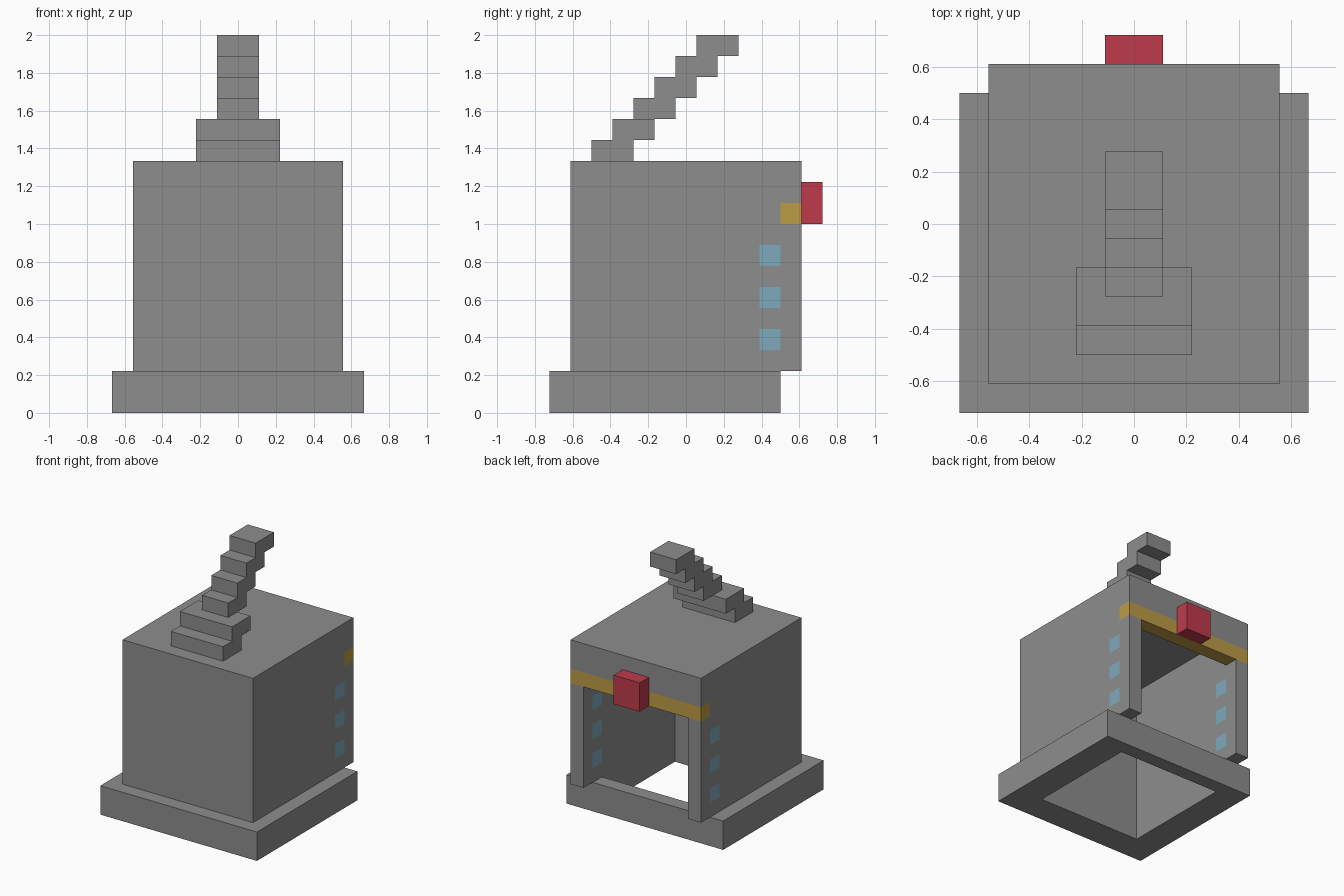
import bpy, bmesh, math
from mathutils import Vector

U = 1 / 9  # one block of the model's grid

if "Cube" in bpy.data.objects:
    bpy.data.objects.remove(bpy.data.objects["Cube"])


def material(name, rgb):
    linear = [((c / 255 + 0.055) / 1.055) ** 2.4 for c in rgb] + [1]
    mat = bpy.data.materials.new(name)
    mat.use_nodes = True
    mat.diffuse_color = linear
    mat.node_tree.nodes["Principled BSDF"].inputs["Base Color"].default_value = linear
    return mat


GREY = material("stone grey", (141, 141, 141))
RED = material("red", (190, 59, 76))
GOLD = material("gold", (190, 156, 71))
BLUE = material("pale blue", (127, 170, 190))


def prism(name, profile, half_width, mat):
    """Extrude a (y, z) profile across x; measures are in blocks."""
    bm = bmesh.new()
    face = bm.faces.new([bm.verts.new((-half_width * U, y * U, z * U)) for y, z in profile])
    out = bmesh.ops.extrude_face_region(bm, geom=[face])["geom"]
    bmesh.ops.translate(bm, vec=(2 * half_width * U, 0, 0),
                        verts=[v for v in out if isinstance(v, bmesh.types.BMVert)])
    bmesh.ops.recalc_face_normals(bm, faces=bm.faces)
    mesh = bpy.data.meshes.new(name)
    bm.to_mesh(mesh)
    bm.free()
    mesh.materials.append(mat)
    obj = bpy.data.objects.new(name, mesh)
    bpy.context.collection.objects.link(obj)
    return obj


def box(name, half_width, y0, y1, z0, z1, mat=GREY):
    return prism(name, [(y0, z0), (y1, z0), (y1, z1), (y0, z1)], half_width, mat)


def carve(obj, cutter):
    """Subtract the cutter for good, then discard it."""
    cutter.hide_render = True
    mod = obj.modifiers.new("carve", "BOOLEAN")
    mod.operation, mod.solver, mod.object = "DIFFERENCE", "EXACT", cutter
    bpy.context.view_layer.update()
    graph = bpy.context.evaluated_depsgraph_get()
    mesh = bpy.data.meshes.new_from_object(obj.evaluated_get(graph))
    obj.modifiers.clear()
    obj.data = mesh
    bpy.data.objects.remove(cutter)


# Base ring, open through the middle
base = box("base_ring", 6, -6.5, 4.5, 0, 2)
carve(base, box("base_cutter", 4, -4.5, 3.5, -1, 3))

# Hollow body with an open doorway at the back
body = box("body_shell", 5, -5.5, 5.5, 2, 12)
cavity = [(-4.5, 1), (6.5, 1), (6.5, 9), (4.5, 9), (4.5, 11), (-4.5, 11)]
carve(body, prism("cavity_cutter", cavity, 4, GREY))

# Gold band and blue side windows, cut into the shell's faces
body.data.materials.clear()
for mat in (GREY, GOLD, BLUE):
    body.data.materials.append(mat)
bm = bmesh.new()
bm.from_mesh(body.data)
bmesh.ops.triangulate(bm, faces=bm.faces)
cuts = [((0, 0, z * U), (0, 0, 1)) for z in range(3, 11)]
cuts += [((0, y * U, 0), (0, 1, 0)) for y in (3.5, 4.5)]
for point, normal in cuts:
    bmesh.ops.bisect_plane(bm, geom=bm.verts[:] + bm.edges[:] + bm.faces[:],
                           dist=1e-5, plane_co=point, plane_no=normal)
for face in bm.faces:
    x, y, z = face.calc_center_median() / U
    face.material_index = 0
    if y > 4.49 and 8.99 < z < 10:
        face.material_index = 1
    elif abs(x) > 3.99 and 3.5 < y < 4.49 and 3 < z < 8 and int(z) % 2:
        if abs(face.normal.x) > 0.9:
            face.material_index = 2
bmesh.ops.dissolve_limit(bm, angle_limit=math.radians(1), verts=bm.verts[:],
                         edges=bm.edges[:], delimit={"MATERIAL"})
bm.to_mesh(body.data)
bm.free()

# Red block on the back lintel
box("back_block", 1, 5.5, 6.5, 9, 11, RED)

# Stepped crest leaning backwards
for i in range(6):
    box(f"crest_step_{i + 1}", 2 if i < 2 else 1, i - 4.5, i - 2.5, 12 + i, 13 + i)
